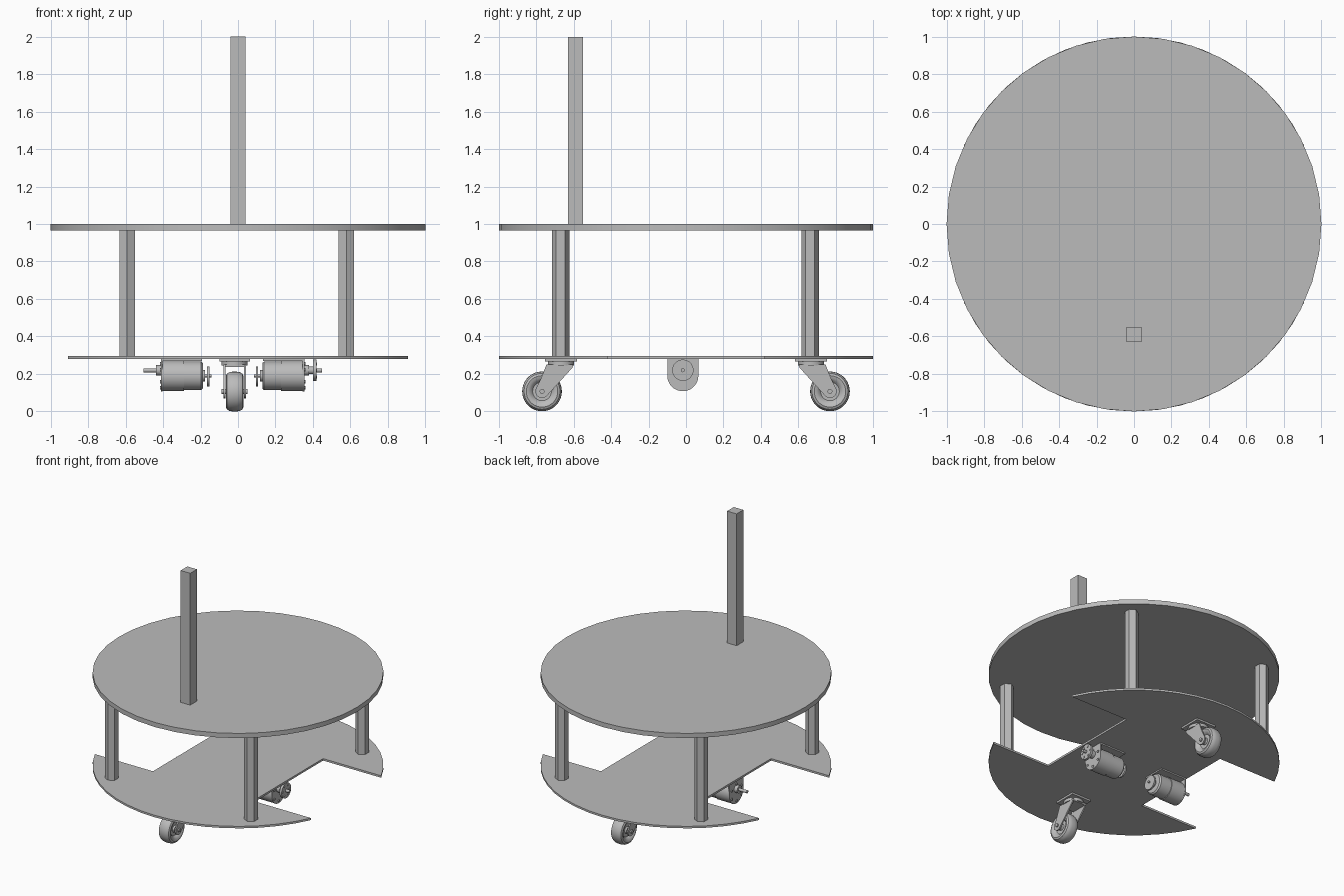
import bpy, bmesh, math
from math import sin, cos, pi, radians
from mathutils import Matrix, Vector

if "Cube" in bpy.data.objects:
    bpy.data.objects.remove(bpy.data.objects["Cube"], do_unlink=True)

grey = bpy.data.materials.new("plain_grey")
grey.use_nodes = True
grey.diffuse_color = (0.5, 0.5, 0.5, 1)
grey.node_tree.nodes["Principled BSDF"].inputs["Base Color"].default_value = (0.5, 0.5, 0.5, 1)


def finish(name, bm, smooth=True):
    """Turn a bmesh into a named grey object."""
    bmesh.ops.recalc_face_normals(bm, faces=bm.faces)
    mesh = bpy.data.meshes.new(name)
    bm.to_mesh(mesh)
    bm.free()
    mesh.materials.append(grey)
    ob = bpy.data.objects.new(name, mesh)
    bpy.context.collection.objects.link(ob)
    if smooth:
        bpy.ops.object.select_all(action='DESELECT')
        ob.select_set(True)
        bpy.context.view_layer.objects.active = ob
        bpy.ops.object.shade_smooth_by_angle(angle=radians(30))
    return ob


def prism(name, outline, axis, low, high, smooth=True):
    """Extrude an outline: (x, y) along 'Z' or (y, z) along 'X'."""
    def place(p, d):
        return (p[0], p[1], d) if axis == 'Z' else (d, p[0], p[1])
    bm = bmesh.new()
    face = bm.faces.new([bm.verts.new(place(p, low)) for p in outline])
    ext = bmesh.ops.extrude_face_region(bm, geom=[face])
    moved = [v for v in ext["geom"] if isinstance(v, bmesh.types.BMVert)]
    bmesh.ops.translate(bm, verts=moved, vec=Vector(place((0, 0), high - low)))
    return finish(name, bm, smooth)


def lathe(name, profile, centre, steps=32):
    """Revolve (offset, radius) points around an x axis through centre."""
    bm = bmesh.new()
    verts = [bm.verts.new((x, 0, r)) for x, r in profile]
    edges = [bm.edges.new(pair) for pair in zip(verts, verts[1:])]
    bmesh.ops.spin(bm, geom=verts + edges, cent=(0, 0, 0), axis=(1, 0, 0),
                   angle=2 * pi, steps=steps, use_duplicate=False)
    bmesh.ops.remove_doubles(bm, verts=bm.verts, dist=0.0002)
    bmesh.ops.translate(bm, verts=bm.verts, vec=centre)
    return finish(name, bm)


def arc(cx, cy, r, start, end, n):
    return [(cx + r * cos(radians(start + (end - start) * i / n)),
             cy + r * sin(radians(start + (end - start) * i / n))) for i in range(n + 1)]


def rect(cx, cy, hx, hy):
    return [(cx - hx, cy - hy), (cx + hx, cy - hy), (cx + hx, cy + hy), (cx - hx, cy + hy)]


def rod(name, x0, x1, r, y, z, steps=20):
    return lathe(name, [(x0, 0), (x0, r), (x1, r), (x1, 0)], (0, y, z), steps)


# Upper deck and mast
prism("upper_deck", arc(0, 0, 1, 0, 360, 40)[:-1], 'Z', 0.965, 1.0)
prism("mast", rect(0, -0.59, 0.04, 0.04), 'Z', 1.0, 2.0, False)

# Lower deck: disc with a square notch on each side
edge = math.degrees(math.asin(0.42))
lower = arc(0, 0, 1, edge, 180 - edge, 18) + [(-0.42, 0.42), (-0.42, -0.42)]
lower += arc(0, 0, 1, 180 + edge, 360 - edge, 18) + [(0.42, -0.42), (0.42, 0.42)]
prism("lower_deck", lower, 'Z', 0.28, 0.295)

# Hexagonal posts between the decks
for x in (-0.591, 0.578):
    for y in (-0.67, 0.663):
        prism("deck_post", arc(x, y, 0.047, 90, 450, 6)[:-1], 'Z', 0.295, 0.965, False)

# Wheel half profile, mirrored to both sides
half = [(0.036, 0), (0.036, 0.022), (0.024, 0.026), (0.024, 0.05), (0.034, 0.058),
        (0.044, 0.07), (0.047, 0.084), (0.041, 0.096), (0.026, 0.104), (0.01, 0.106)]
wheel = half + [(-x, r) for x, r in reversed(half)]

# Casters trailing outwards at front and back
CX = -0.018
for label, s in (("front", -1), ("back", 1)):
    pivot, axle = s * 0.667, s * 0.769
    prism(label + "_caster_plate", rect(CX, pivot, 0.082, 0.085), 'Z', 0.266, 0.28, False)
    prism(label + "_caster_swivel", arc(CX, pivot, 0.07, 0, 360, 28)[:-1], 'Z', 0.244, 0.266)
    lathe(label + "_caster_wheel", wheel, (CX, axle, 0.106), 36)
    rod(label + "_caster_axle", CX - 0.07, CX + 0.07, 0.013, axle, 0.106)
    # Fork cheek: wide under the swivel, rounded about the axle
    cheek = [(-0.065, 0.25), (-0.06, 0.232)] + arc(0.102, 0.106, 0.036, -35 - 90, 20, 10)
    cheek += [(0.112, 0.165), (0.078, 0.25)]
    cheek = [(pivot + s * t, z) for t, z in cheek]
    for side in (-1, 1):
        inner, outer = CX + side * 0.05, CX + side * 0.06
        prism(label + "_caster_fork", cheek, 'X', min(inner, outer), max(inner, outer))
    prism(label + "_caster_fork_top", rect(CX, pivot, 0.06, 0.062), 'Z', 0.236, 0.25, False)

# Gear motors under the lower deck, output shafts pointing outwards
MY, MZ, SZ = -0.017, 0.19, 0.219
for label, s, start in (("left", 1, 0.13), ("right", -1, 0.187)):
    def at(d):
        return s * (start + d)
    lathe(label + "_motor_body", [(at(0), 0), (at(0), 0.068), (at(0.01), 0.077), (at(0.1), 0.077),
          (at(0.1), 0.082), (at(0.215), 0.082), (at(0.215), 0)], (0, MY, MZ))
    rod(label + "_motor_rear_boss", at(-0.012), at(0), 0.03, MY, MZ)
    rod(label + "_motor_rear_shaft", at(-0.045), at(0), 0.008, MY, MZ)
    rod(label + "_encoder_disc", at(-0.034), at(-0.022), 0.053, MY, MZ - 0.003, 28)
    # Mounting bracket: U-shaped face and a flange against the deck
    face = [(MY - 0.083, 0.28), *arc(MY, MZ, 0.083, 180, 360, 20), (MY + 0.083, 0.28)]
    prism(label + "_motor_bracket", face, 'X', min(at(0.215), at(0.224)), max(at(0.215), at(0.224)))
    prism(label + "_motor_flange", rect(at(0.114), MY, 0.11, 0.083), 'Z', 0.27, 0.28, False)
    rod(label + "_shaft_collar", at(0.224), at(0.25), 0.028, MY, SZ)
    rod(label + "_output_shaft", at(0.25), at(0.317), 0.011, MY, SZ)
    for i in range(6):
        a = radians(60 * i + 30)
        rod(label + "_bracket_screw", at(0.224), at(0.23), 0.009,
            MY + 0.064 * cos(a), MZ + 0.064 * sin(a), 12)

# Wheel hub fitted to the left shaft
rod("left_hub_sleeve", 0.38, 0.405, 0.02, MY, SZ)
rod("left_hub_disc", 0.4, 0.418, 0.057, MY, SZ, 28)
for i in range(6):
    a = radians(60 * i)
    rod("left_hub_screw", 0.418, 0.422, 0.008, MY + 0.04 * cos(a), SZ + 0.04 * sin(a), 12)
